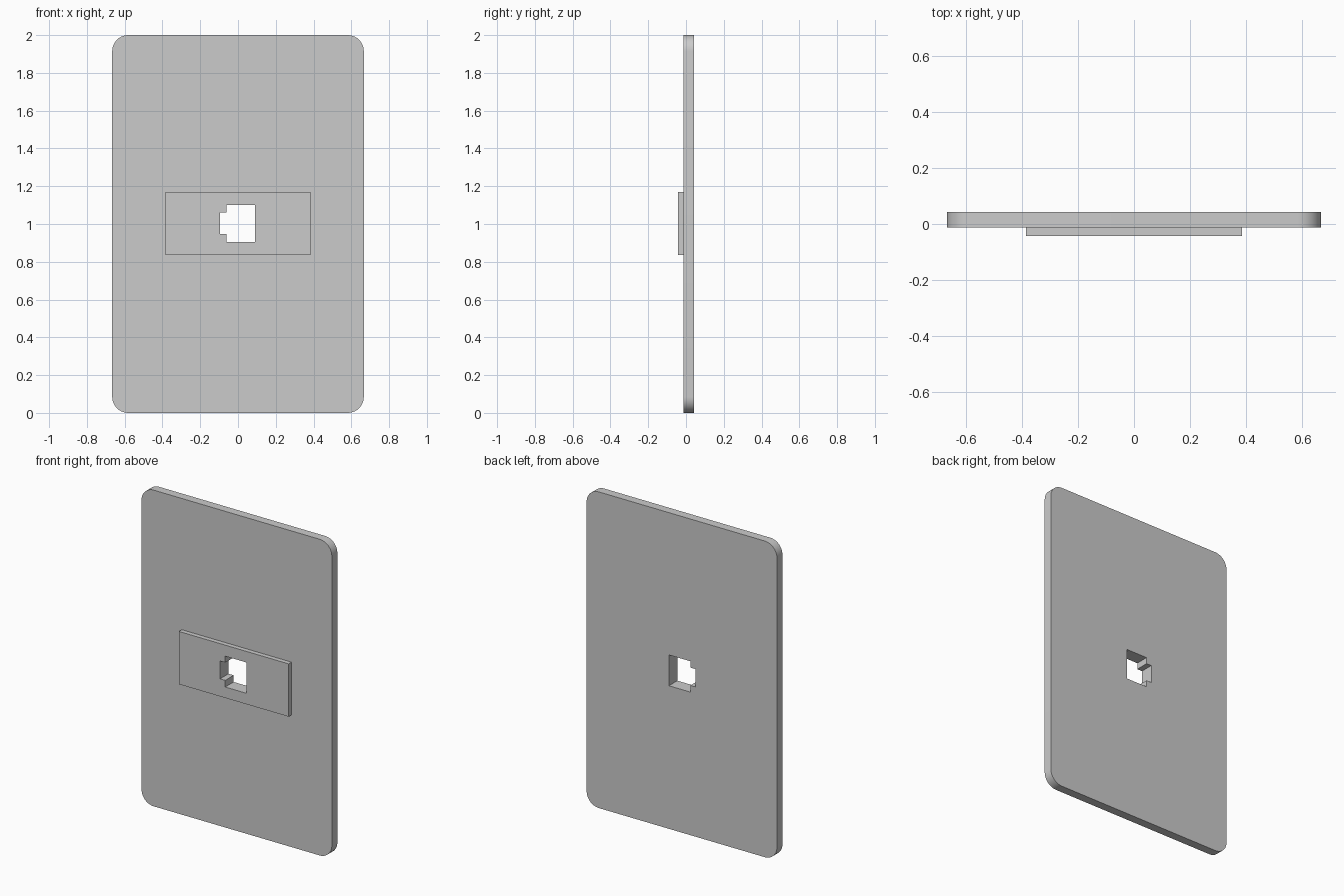
import bpy, bmesh, math

if "Cube" in bpy.data.objects:
    bpy.data.objects.remove(bpy.data.objects["Cube"])


def rounded_rect(x, z0, z1, r=0, steps=10):
    """Outline in the x-z plane, symmetric in x, with optional round corners."""
    if r == 0:
        return [(-x, z0), (x, z0), (x, z1), (-x, z1)]
    centres = [(x - r, z1 - r), (r - x, z1 - r), (r - x, z0 + r), (x - r, z0 + r)]
    pts = []
    for i, (cx, cz) in enumerate(centres):
        for s in range(steps + 1):
            a = math.pi / 2 * (i + s / steps)
            pts.append((cx + r * math.cos(a), cz + r * math.sin(a)))
    return pts


def pierced_slab(name, outline, hole, y0, y1):
    """Fill the area between outline and hole, then extrude it along y."""
    bm = bmesh.new()
    edges = []
    for loop in (outline, hole):
        vs = [bm.verts.new((x, y0, z)) for x, z in loop]
        edges += [bm.edges.new((vs[i - 1], vs[i])) for i in range(len(vs))]
    bmesh.ops.triangle_fill(bm, use_beauty=True, edges=edges, normal=(0, -1, 0))
    ext = bmesh.ops.extrude_face_region(bm, geom=bm.faces[:], use_keep_orig=True)
    top = [g for g in ext["geom"] if isinstance(g, bmesh.types.BMVert)]
    bmesh.ops.translate(bm, verts=top, vec=(0, y1 - y0, 0))
    bmesh.ops.recalc_face_normals(bm, faces=bm.faces[:])
    mesh = bpy.data.meshes.new(name)
    bm.to_mesh(mesh)
    bm.free()
    ob = bpy.data.objects.new(name, mesh)
    bpy.context.collection.objects.link(ob)
    bpy.context.view_layer.objects.active = ob
    ob.select_set(True)
    return ob


# Socket opening: rectangle with a clip notch on the left
hole = [(-0.06, 0.905), (0.09, 0.905), (0.09, 1.1), (-0.06, 1.1),
        (-0.06, 1.06), (-0.096, 1.06), (-0.096, 0.947), (-0.06, 0.947)]

# Wall plate and the raised pad on its front
pierced_slab("wall_plate", rounded_rect(0.666, 0, 2, 0.085), hole, -0.013, 0.042)
pierced_slab("raised_pad", rounded_rect(0.384, 0.836, 1.17), hole, -0.042, -0.013)
bpy.ops.object.shade_smooth_by_angle(angle=math.radians(30))
